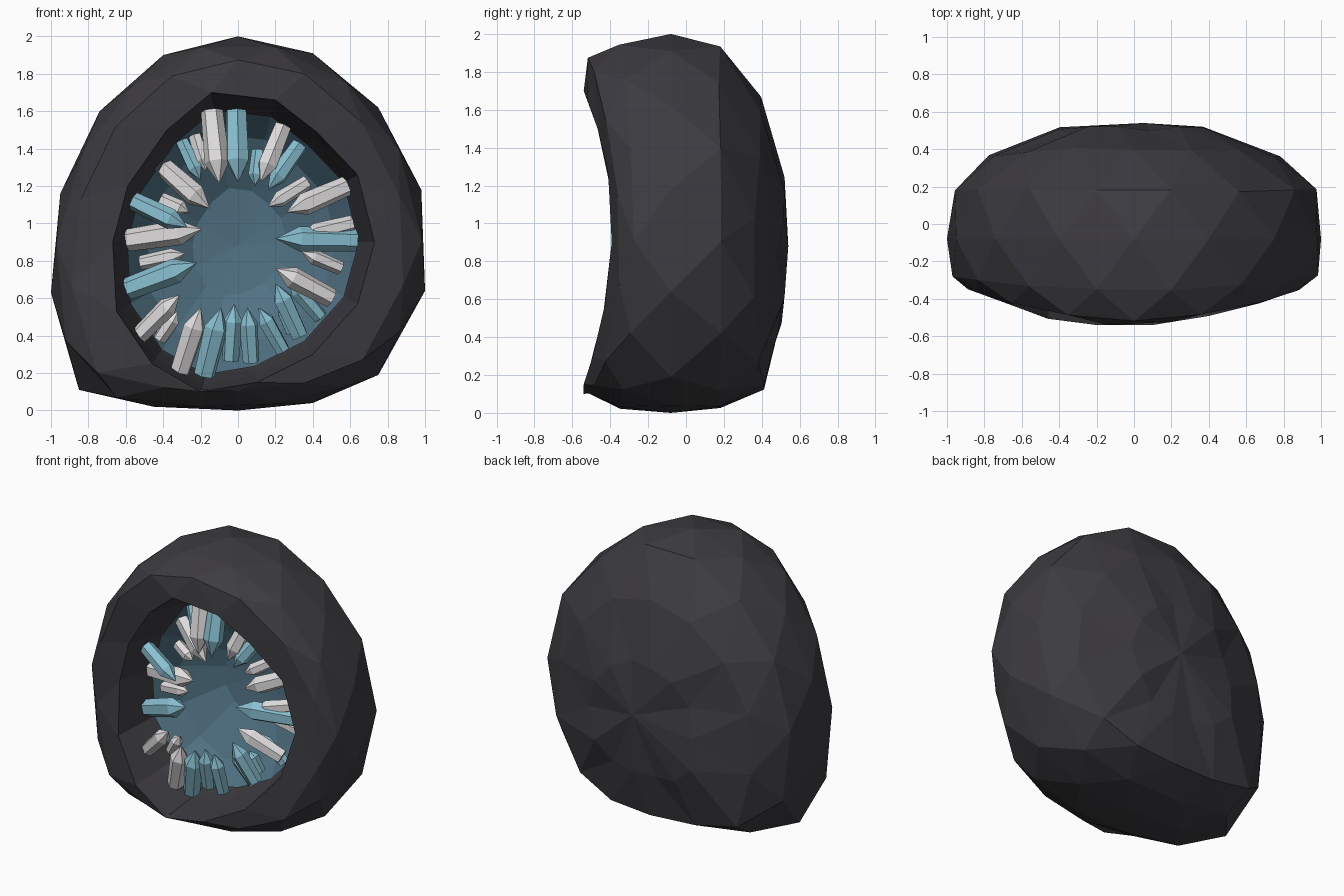
import bpy, bmesh, random
from mathutils import Vector

if "Cube" in bpy.data.objects:
    bpy.data.objects.remove(bpy.data.objects["Cube"])

random.seed(7)

def material(name, rgb):
    m = bpy.data.materials.new(name)
    m.diffuse_color = (*rgb, 1)
    m.use_nodes = True
    m.node_tree.nodes["Principled BSDF"].inputs["Base Color"].default_value = m.diffuse_color
    return m

ROCK = material("charcoal rock", (0.046, 0.044, 0.051))
TEAL = material("deep teal", (0.08, 0.165, 0.225))
BLUE = material("ice blue", (0.25, 0.53, 0.64))
PALE = material("pale quartz", (0.74, 0.72, 0.73))

# Front outlines (x, z), clockwise from the top: rock silhouette and cavity mouth
OUTER = [(0, 2), (.4, 1.91), (.75, 1.62), (.98, 1.18), (1, .64), (.75, .19), (.4, .04),
         (0, 0), (-.45, .02), (-.85, .11), (-1, .63), (-.95, 1.16), (-.74, 1.6), (-.4, 1.9)]
MOUTH = [(-.14, 1.7), (.2, 1.66), (.42, 1.49), (.64, 1.26), (.73, .9), (.64, .57), (.4, .3),
         (.1, .15), (-.2, .1), (-.46, .25), (-.65, .53), (-.67, .9), (-.59, 1.2), (-.38, 1.5)]
# Outline turned by half a step, so that neighbouring rings form staggered triangles
TURNED = [((a[0] + b[0]) / 2, (a[1] + b[1]) / 2) for a, b in zip(OUTER, OUTER[1:] + OUTER[:1])]

def rim_y(x, z):
    return max(-.54, -.39 - .15 * ((z - 1) / (.7 if z > 1 else .85)) ** 2)

def ring(outline, s, cz, y, jitter=0):
    pts = []
    for x, z in outline:
        k = s * (1 + random.uniform(-jitter, jitter))
        yy = y(x, z) if callable(y) else y
        pts.append(Vector((x * k, yy + random.uniform(-jitter, jitter) * .7, cz + (z - cz) * k)))
    return pts

def finish(name, bm, mat):
    bmesh.ops.recalc_face_normals(bm, faces=bm.faces)
    me = bpy.data.meshes.new(name)
    bm.to_mesh(me)
    bm.free()
    me.materials.append(mat)
    ob = bpy.data.objects.new(name, me)
    bpy.context.collection.objects.link(ob)
    return ob

def skin(name, rings, mat, start=None, end=None):
    """Triangulated skin through rings (shorter diagonals), with optional closing poles."""
    bm = bmesh.new()
    rows = [[bm.verts.new(p) for p in r] for r in rings]
    n = len(rows[0])
    for a, b in zip(rows, rows[1:]):
        for i in range(n):
            k = (i + 1) % n
            if (a[i].co - b[k].co).length < (a[k].co - b[i].co).length:
                bm.faces.new((a[i], a[k], b[k]))
                bm.faces.new((a[i], b[k], b[i]))
            else:
                bm.faces.new((a[i], a[k], b[i]))
                bm.faces.new((a[k], b[k], b[i]))
    for pole, row in ((start, rows[0]), (end, rows[-1])):
        if pole:
            c = bm.verts.new(pole)
            for i in range(n):
                bm.faces.new((c, row[i], row[(i + 1) % n]))
    return finish(name, bm, mat)

# Rock shell: cavity wall, rim, silhouette, rounded back
skin("rock_shell", [
    ring(MOUTH, .48, .9, .28),
    ring(MOUTH, .82, .9, .12),
    ring(MOUTH, .90, .9, -.08),
    ring(MOUTH, .95, .9, -.25),
    ring(MOUTH, 1, .9, rim_y),
    ring(OUTER, .885, .92, lambda x, z: -.515 + .165 * x * x, .006),
    ring(TURNED, .99, .95, lambda x, z: -.355 + .08 * x * x, .006),
    ring(OUTER, 1, .9, -.08),
    ring(TURNED, .985, .8, .18, .01),
    ring(OUTER, .775, .52, lambda x, z: .41 - .05 * x * x, .02),
    ring(TURNED, .42, .75, .495, .04),
], ROCK, start=(0, .32, .9), end=(.05, .54, .88))

# Teal lining of the cavity
skin("cavity_lining", [
    ring(MOUTH, .885, .9, -.13),
    ring(MOUTH, .72, .9, .04),
    ring(MOUTH, .36, .9, .2),
], TEAL, end=(0, .23, .88))

# Crystals: base x, base z, tip x, tip z, optional base depth
PALE_SET = [(-.14, 1.6, -.1, 1.21), (.24, 1.52, .12, 1.22), (.58, 1.2, .26, 1.06),
            (.61, 1.0, .33, .93), (.37, 1.22, .16, 1.09), (.55, .76, .34, .85),
            (.5, .6, .2, .76), (-.59, .91, -.19, .97, -.13), (-.52, .79, -.28, .84),
            (-.41, 1.31, -.15, 1.08, -.06), (-.41, 1.13, -.26, 1.06), (-.53, .4, -.31, .62),
            (-.42, .38, -.32, .53), (-.31, .21, -.2, .55), (-.23, 1.47, -.17, 1.28)]
BLUE_SET = [(-.01, 1.6, 0, 1.22), (-.3, 1.44, -.2, 1.23), (.33, 1.42, .16, 1.18),
            (.11, 1.39, .09, 1.2), (-.56, 1.12, -.27, .98, -.24), (-.59, .65, -.22, .79, -.18),
            (.63, .91, .2, .92), (-.18, .19, -.09, .55), (-.04, .27, -.02, .57),
            (.07, .26, .05, .55), (.24, .32, .11, .55), (.33, .4, .2, .68),
            (.44, .5, .27, .7), (.29, .42, .23, .57)]

def crystals(name, specs, mat):
    bm = bmesh.new()
    for bx, bz, tx, tz, *depth in specs:
        flat = ((bx - tx) ** 2 + (bz - tz) ** 2) ** .5
        y = depth[0] if depth else (-.21 if flat > .27 else -.1) - (.06 if bz < .45 else 0)
        base, tip = Vector((bx, y, bz)), Vector((tx, y - .25 * flat, tz))
        axis = tip - base
        r = min(.068, max(.042, axis.length * .17))
        rot = axis.to_track_quat('Z', 'Y').to_matrix().to_4x4()
        rot.translation = base
        geo = bmesh.ops.create_circle(bm, cap_ends=True, segments=6, radius=r * .88, matrix=rot)
        low = geo["verts"]
        shoulder = axis * .7
        high = [bm.verts.new(base + (v.co - base) * 1.13 + shoulder) for v in low]
        apex = bm.verts.new(tip)
        for i in range(6):
            k = (i + 1) % 6
            bm.faces.new((low[i], low[k], high[k], high[i]))
            bm.faces.new((high[i], high[k], apex))
    finish(name, bm, mat)

crystals("pale_crystals", PALE_SET, PALE)
crystals("blue_crystals", BLUE_SET, BLUE)
